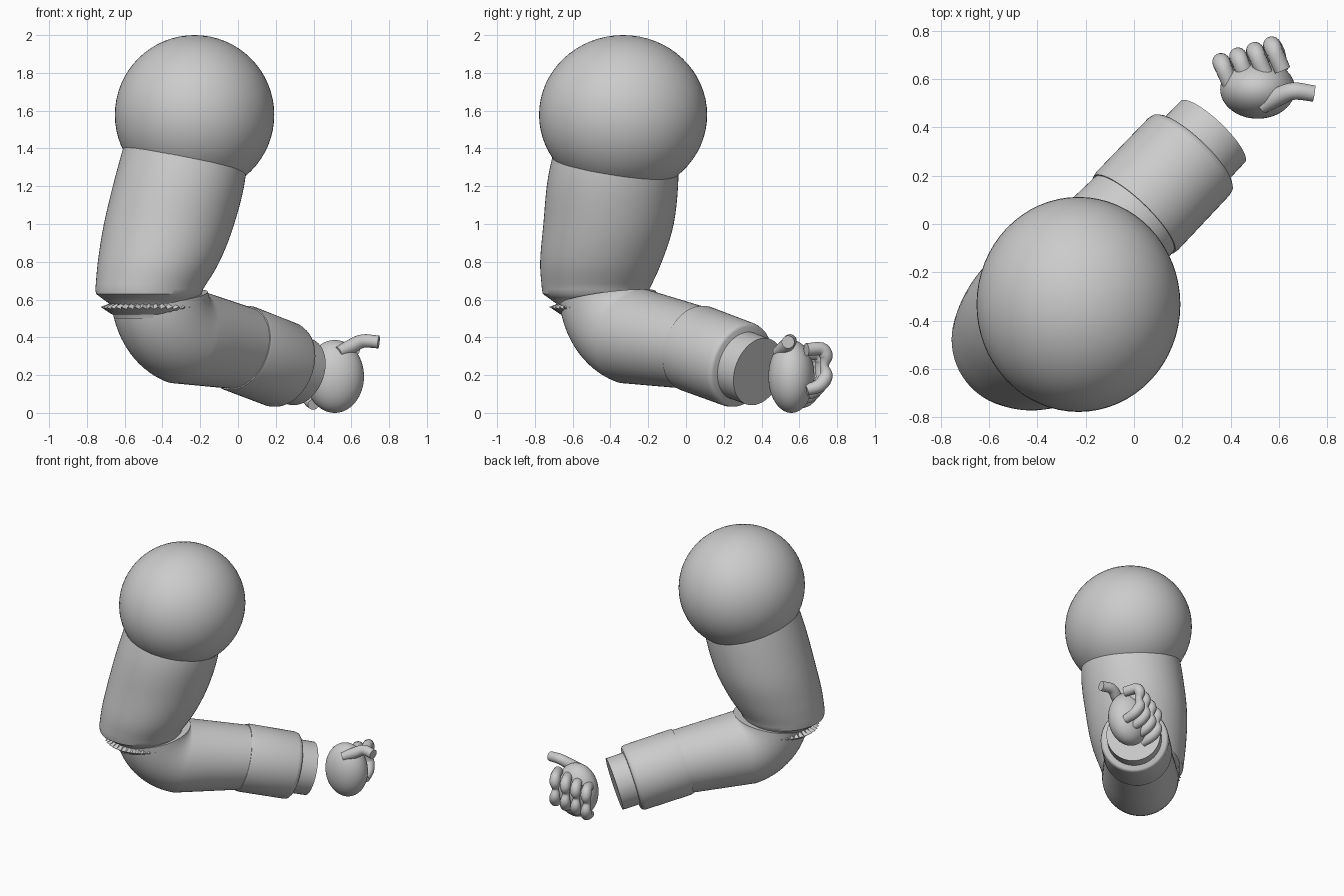
import bpy, bmesh, math
from mathutils import Vector

if "Cube" in bpy.data.objects:
    bpy.data.objects.remove(bpy.data.objects["Cube"], do_unlink=True)

grey = bpy.data.materials.new("plain grey")
grey.use_nodes = True
grey.diffuse_color = (0.6, 0.6, 0.6, 1)
grey.node_tree.nodes["Principled BSDF"].inputs["Base Color"].default_value = (0.6, 0.6, 0.6, 1)


def finish(name, bm, angle=40):
    bmesh.ops.recalc_face_normals(bm, faces=bm.faces)
    mesh = bpy.data.meshes.new(name)
    bm.to_mesh(mesh)
    bm.free()
    ob = bpy.data.objects.new(name, mesh)
    bpy.context.collection.objects.link(ob)
    mesh.materials.append(grey)
    bpy.ops.object.select_all(action='DESELECT')
    ob.select_set(True)
    bpy.context.view_layer.objects.active = ob
    bpy.ops.object.shade_smooth_by_angle(angle=math.radians(angle))
    return ob


def spline(points, steps=5):
    """Smooth path through points of (x, y, z, radius)."""
    p = [Vector(q) for q in points]
    p = [2 * p[0] - p[1]] + p + [2 * p[-1] - p[-2]]
    out = []
    for a, b, c, d in zip(p, p[1:], p[2:], p[3:]):
        for k in range(steps):
            t = k / steps
            out.append(b + 0.5 * t * ((c - a) + t * ((2 * a - 5 * b + 4 * c - d)
                                                     + t * (3 * (b - c) + d - a))))
    return out + [p[-2]]


def tube(name, points, normals=None, sides=48):
    """Capped tube of rings, square to its path unless normals are given."""
    bm = bmesh.new()
    centres = [Vector(p[:3]) for p in points]
    last = len(points) - 1
    rings = []
    for i, (c, p) in enumerate(zip(centres, points)):
        n = normals[i] if normals else centres[min(i + 1, last)] - centres[max(i - 1, 0)]
        n = n.normalized()
        side = Vector((1, -1, 0.02)).normalized()
        side = (side - n * side.dot(n)).normalized()
        up = n.cross(side)
        rings.append([bm.verts.new(c + p[3] * (side * math.cos(a) + up * math.sin(a)))
                      for a in (math.tau * k / sides for k in range(sides))])
    for r, s in zip(rings, rings[1:]):
        for k in range(sides):
            j = (k + 1) % sides
            bm.faces.new((r[k], r[j], s[j], s[k]))
    bm.faces.new(rings[0])
    bm.faces.new(rings[-1])
    return finish(name, bm)


def ellipsoid(name, centre, radii):
    bm = bmesh.new()
    bmesh.ops.create_uvsphere(bm, u_segments=64, v_segments=32, radius=1)
    bmesh.ops.scale(bm, vec=radii, verts=bm.verts)
    bmesh.ops.translate(bm, vec=centre, verts=bm.verts)
    return finish(name, bm)


# Shoulder ball and upper arm with a tucked-in lower rim
ellipsoid("shoulder", (-0.23, -0.333, 1.578), (0.422, 0.445, 0.422))
down = Vector((0, 0, -1))
arm = spline([(-0.27, -0.36, 1.5, 0.31), (-0.305, -0.385, 1.25, 0.345),
              (-0.365, -0.41, 1.0, 0.345), (-0.42, -0.45, 0.8, 0.322),
              (-0.47, -0.478, 0.655, 0.285)])
arm += [Vector(p) for p in ((-0.472, -0.478, 0.63, 0.28), (-0.47, -0.475, 0.61, 0.255),
                            (-0.46, -0.465, 0.57, 0.21), (-0.45, -0.45, 0.5, 0.2))]
tube("upper_arm", arm, [down] * len(arm), 64)

# Crumpled ring at the elbow
bm = bmesh.new()
hub = Vector((-0.465, -0.462, 0))
loops = []
for radius, z, wave in ((0.2, 0.585, 0), (0.25, 0.555, 0.012), (0.2, 0.52, 0)):
    loops.append([bm.verts.new(hub + Vector((math.cos(a) * (radius + wave * (-1) ** k),
                                             math.sin(a) * (radius + wave * (-1) ** k),
                                             z + 0.5 * wave * (-1) ** k)))
                  for k, a in enumerate(math.tau * k / 80 for k in range(80))])
for r, s in zip(loops, loops[1:]):
    for k in range(80):
        j = (k + 1) % 80
        bm.faces.new((r[k], r[j], s[j], s[k]))
finish("elbow_crumple", bm)

# Forearm: rings fan around the inner crease, then run to the cuff
heading = Vector((0.69, 0.724, 0))
crease = Vector((-0.24, -0.23, 0.655))
points, normals = [], []
for deg in range(10, 76, 5):
    a = math.radians(deg)
    c = crease - 0.258 * (heading * math.cos(a) + Vector((0, 0, math.sin(a))))
    points.append((*c, 0.258))
    normals.append(heading * math.sin(a) + down * math.cos(a))
axis = normals[-1]
cuff_start = Vector((0.0, 0.04, 0.345))
for t in (0.35, 0.7, 1.15):
    c = Vector(points[13][:3]).lerp(cuff_start, t)
    points.append((*c, 0.258 - 0.034 * t))
    normals.append(axis)
tube("forearm", points, normals, 64)


# Cuff and wrist share the forearm axis
def sleeve(name, stations):
    pts = [(*(cuff_start + axis * d), r) for d, r in stations]
    tube(name, pts, [axis] * len(pts), 64)


sleeve("cuff", [(0, 0.23), (0.02, 0.234), (0.34, 0.232), (0.36, 0.227), (0.37, 0.215)])
sleeve("wrist", [(0.3, 0.186), (0.49, 0.184)])

# Palm, thumb and curled fingers
ellipsoid("palm", (0.512, 0.558, 0.193), (0.155, 0.122, 0.193))
tube("thumb", spline([(0.53, 0.485, 0.32, 0.03), (0.595, 0.525, 0.35, 0.038),
                      (0.66, 0.55, 0.38, 0.036), (0.745, 0.54, 0.375, 0.034)]), sides=20)
for i, name in enumerate(("index", "middle", "ring", "little")):
    x, y, z = 0.57 - 0.07 * i, 0.777 - 0.023 * i, -0.025 * i
    shape = ((0.04, -0.14, 0.12, 0.03), (0.02, -0.07, 0.145, 0.036), (0, -0.036, 0.195, 0.036),
             (0, -0.045, 0.25, 0.024), (0, -0.036, 0.3, 0.036), (0.01, -0.06, 0.338, 0.036),
             (0.045, -0.14, 0.335, 0.034))
    tube(name + "_finger", spline([(x + a, y + b, z + c, r) for a, b, c, r in shape]), sides=20)
